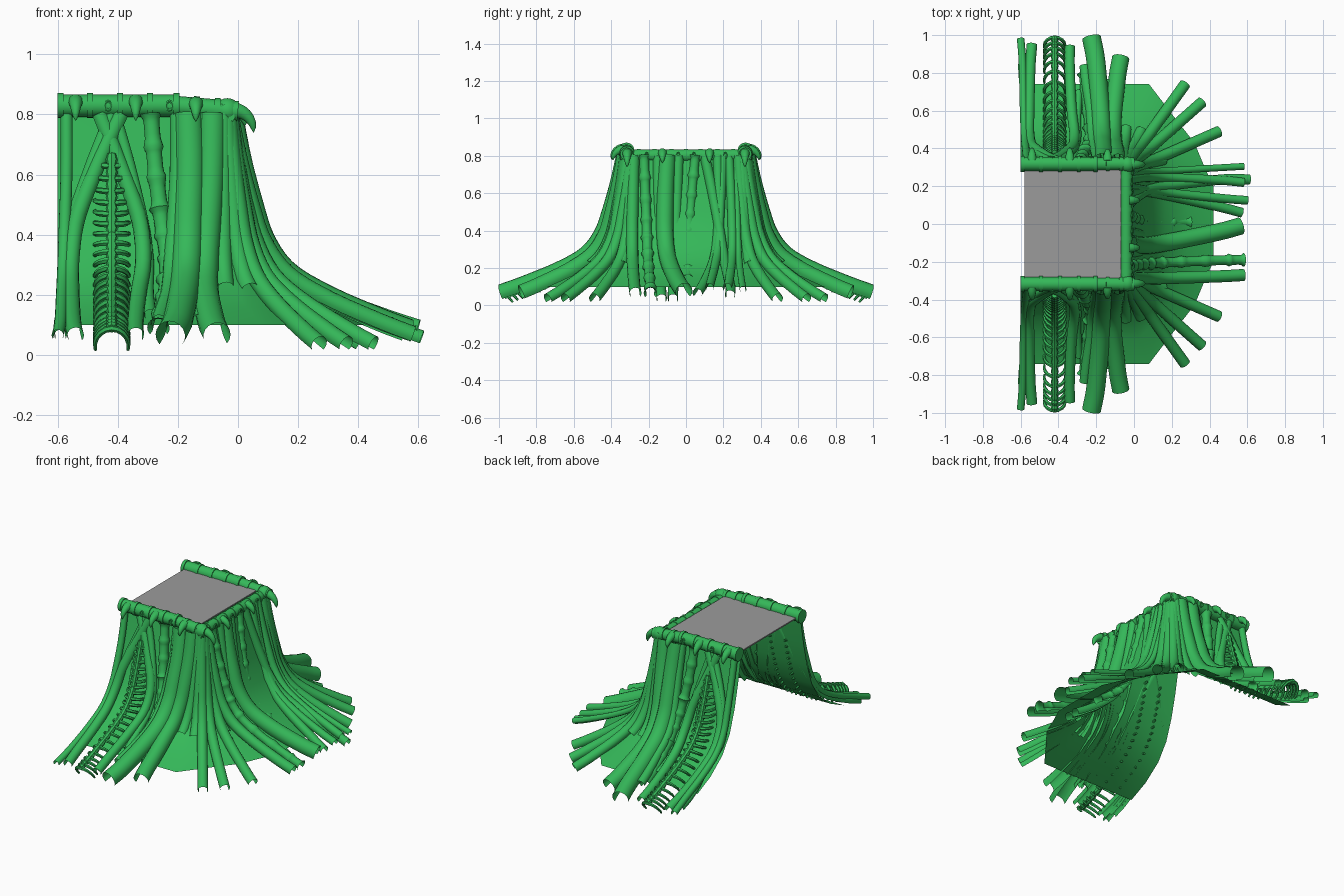
import bpy, bmesh, math
from mathutils import Vector as V

if "Cube" in bpy.data.objects:
    bpy.data.objects.remove(bpy.data.objects["Cube"])

green = bpy.data.materials.new("green")
green.diffuse_color = (0.035, 0.48, 0.1, 1)
green.use_nodes = True
green.node_tree.nodes["Principled BSDF"].inputs["Base Color"].default_value = green.diffuse_color
grey = bpy.data.materials.new("grey")
grey.diffuse_color = (0.33, 0.33, 0.33, 1)
grey.use_nodes = True
grey.node_tree.nodes["Principled BSDF"].inputs["Base Color"].default_value = grey.diffuse_color
Z = V((0, 0, 1))


def finish(name, bm, mat=green, angle=40):
    me = bpy.data.meshes.new(name)
    bm.to_mesh(me)
    bm.free()
    me.shade_smooth()
    me.set_sharp_from_angle(angle=math.radians(angle))
    me.materials.append(mat)
    ob = bpy.data.objects.new(name, me)
    bpy.context.collection.objects.link(ob)


def frame(pts, i, up=Z):
    t = (pts[min(i + 1, len(pts) - 1)] - pts[max(i - 1, 0)]).normalized()
    b = t.cross(up).normalized()
    return t, b, b.cross(t)


def sweep(bm, pts, rad, sides=12, arc=None, up=Z):
    """Sweep a circle (or an arch open underneath) along points."""
    rings = []
    for i, p in enumerate(pts):
        t, b, n = frame(pts, i, up)
        r = rad(i / (len(pts) - 1)) if callable(rad) else rad
        if arc:
            angs = [-arc + 2 * arc * k / sides for k in range(sides + 1)]
        else:
            angs = [2 * math.pi * k / sides for k in range(sides)]
        rings.append([bm.verts.new(p + b * r * math.sin(a) + n * r * math.cos(a)) for a in angs])
    m = len(rings[0])
    for r0, r1 in zip(rings, rings[1:]):
        for k in range(m if not arc else m - 1):
            j = (k + 1) % m
            bm.faces.new((r0[k], r1[k], r1[j], r0[j]))
    if not arc:
        bm.faces.new(rings[0])
        bm.faces.new(rings[-1][::-1])


def spline(vals, s):
    """Catmull-Rom through evenly spaced values."""
    n = len(vals) - 1
    i = min(int(s * n), n - 1)
    f = s * n - i
    b, c = vals[i], vals[i + 1]
    a = vals[i - 1] if i else 2 * b - c
    d = vals[i + 2] if i + 2 <= n else 2 * c - b
    return b + 0.5 * f * (c - a + f * (2 * a - 5 * b + 4 * c - d + f * (3 * (b - c) + d - a)))


# Flare profile shared by all roots: outward fraction and height
OUT = [0, .05, .115, .185, .315, .54, .83, 1]
HGT = [.8, .65, .5, .375, .267, .183, .105, .065]


def side_path(xs, y1, sgn, n=26, s0=0, s1=1):
    pts = []
    for i in range(n):
        s = s0 + (s1 - s0) * i / (n - 1)
        pts.append(V((spline(xs, s), sgn * (.325 + (y1 - .325) * spline(OUT, s)), spline(HGT, s))))
    return pts


def fan_path(a, b, drop=0, wob=0, n=26):
    pts = []
    for i in range(n):
        s = i / (n - 1)
        g = spline(OUT, s)
        y = a[1] + (b[1] - a[1]) * g + wob * math.sin(math.pi * s)
        pts.append(V((a[0] + (b[0] - a[0]) * g, y, spline(HGT, s) - drop * g)))
    return pts


def bamboo(r, count):
    return lambda s: r * (.82 + .35 * abs(2 * ((s * count) % 1) - 1) ** 5)


def root(name, pts, rad):
    bm = bmesh.new()
    sweep(bm, pts, rad, 12, 2.25)
    finish(name, bm, angle=60)


# Skirt sheet, open at the back
top = [(-.6, .3), (-.1, .3), (-.06, .3), (-.04, .29), (-.03, .27), (-.03, .2)]
rim = [(-.6, .74), (.08, .74), (.21, .57), (.32, .43), (.37, .31), (.42, .2)]
top += [(x, -y) for x, y in top[::-1]]
rim += [(x, -y) for x, y in rim[::-1]]
prof = [(0, .82), (.07, .65), (.15, .5), (.26, .36), (.43, .25), (.7, .16), (1, .1)]
bm = bmesh.new()
rows = [[bm.verts.new((a[0] + (b[0] - a[0]) * g, a[1] + (b[1] - a[1]) * g, z))
         for a, b in zip(top, rim)] for g, z in prof]
for r0, r1 in zip(rows, rows[1:]):
    for k in range(len(top) - 1):
        bm.faces.new((r0[k], r0[k + 1], r1[k + 1], r1[k]))
finish("skirt", bm, angle=50)

# Roots on the two long sides: lateral x values, outer end, radius, end fraction
side_roots = [
    ([-.57, -.57, -.575, -.58, -.585, -.59, -.6], .98, .02, 1),
    ([-.39, -.47, -.535, -.555, -.555, -.55, -.54], .95, .028, 1),
    ([-.42, -.49, -.55, -.575, -.56, -.59, -.59], .9, .021, 1),
    ([-.46, -.39, -.33, -.315, -.33, -.34, -.34], .94, .027, 1),
    ([-.41, -.36, -.32, -.30, -.30, -.29, -.28], .85, .02, .8),
    ([-.2, -.2, -.21, -.22, -.23, -.26, -.27], .95, .027, .85),
    ([-.165, -.16, -.165, -.17, -.18, -.2, -.225], .985, .05, 1),
    ([-.12, -.13, -.14, -.14, -.13, -.13, -.14], .85, .03, .85),
    ([-.085, -.09, -.1, -.11, -.11, -.09, -.07], .88, .046, 1),
    ([-.05, -.05, -.05, -.05, -.04, -.03, -.02], .75, .03, .65),
]
for sgn, tag in ((-1, "front"), (1, "back")):
    for k, (xs, y1, r, s1) in enumerate(side_roots):
        root(f"{tag}_root_{k}", side_path(xs, y1, sgn, s1=s1), r)
    root(f"{tag}_jointed_root", side_path([-.29, -.275, -.255, -.235, -.24, -.26, -.27], .85, sgn, 70, 0, .9),
         bamboo(.032, 9))
    # Spine with curved ribs
    base = side_path([-.42, -.42], .98, sgn, 45, .13, 1)
    pts = [p + frame(base, i)[2] * .024 for i, p in enumerate(base)]
    bm = bmesh.new()
    sweep(bm, pts, lambda s: .014 + .006 * abs(math.sin(s * 22 * math.pi)), 8)
    for i in range(2, 45, 2):
        t, b, n = frame(pts, i)
        depth = .055 + .014 * i / 44
        rib = []
        for k in range(11):
            a = math.radians(-105 + 21 * k)
            c = 1 - math.cos(a)
            rib.append(pts[i] + b * .056 * math.sin(a) - n * depth * c - t * .028 * c)
        sweep(bm, rib, lambda s: .006 + .005 * math.sin(math.pi * s), 6, up=t)
    finish(f"{tag}_spine", bm)
    # Corner fan
    for k, (a, b, r, d, n) in enumerate([
            ((-.035, .315), (.27, .74), .03, .03, 26), ((-.03, .30), (.36, .645), .03, .03, 26),
            ((-.03, .28), (.45, .49), .03, .03, 26), ((-.04, .32), (.15, .74), .03, .02, 17),
            ((-.03, .30), (.42, .4), .03, .02, 17)]):
        root(f"{tag}_corner_root_{k}", fan_path((a[0], -sgn * a[1]), (b[0], -sgn * b[1]), d)[:n], r)

# Roots on the short side
end_roots = [
    ((-.03, .27), (.58, .305), .018, -.02, 0), ((-.03, .10), (.61, .235), .027, .01, .06),
    ((-.03, .20), (.60, .125), .023, -.03, -.01), ((-.03, .17), (.57, .06), .026, 0, .02),
    ((-.03, -.10), (.565, -.01), .046, -.01, -.03), ((-.03, -.28), (.58, -.27), .032, 0, -.01),
    ((-.03, .23), (.58, .22), .024, -.03, .02), ((-.03, -.15), (.4, -.13), .028, .03, 0),
    ((-.03, -.04), (.4, -.07), .028, .03, -.01),
]
for k, (a, b, r, d, w) in enumerate(end_roots):
    root(f"end_root_{k}", fan_path(a, b, d, w), r)
root("end_jointed_root_0", fan_path((-.03, -.225), (.58, -.19), 0, .01, 80), bamboo(.031, 9))
root("end_jointed_root_1", fan_path((-.03, .05), (.42, .02), 0, -.03, 80)[:64], bamboo(.03, 8))


def rail(name, a, b, r, outward, collars, thorns, buttons, size):
    """Rail with collars, hooked thorns and ring buttons; positions are fractions."""
    a, b, o = V(a), V(b), V(outward)
    d = (b - a).normalized()
    bm = bmesh.new()
    sweep(bm, [a, a.lerp(b, .5), b], r, 16)
    for f in collars:
        p = a.lerp(b, f)
        sweep(bm, [p - d * .01, p + d * .01], r * 1.13, 16)
    for f in thorns:
        p = a.lerp(b, f) + o * r * .5
        hook = []
        for k in range(8):
            g = math.radians(95 * k / 7)
            hook.append(p + o * size * math.sin(g) - Z * (size * .95 * (1 - math.cos(g)) - .012))
        sweep(bm, hook, lambda s: .025 * (1 - s) ** .6 + .001, 10, up=d)
    for f in buttons:
        p = a.lerp(b, f) + o * r
        ring = [p + d * .01 * math.cos(k * math.pi / 6) + Z * .016 * math.sin(k * math.pi / 6) for k in range(13)]
        sweep(bm, ring, .005, 6, up=o)
    finish(name, bm)


for s, tag in ((-1, "front"), (1, "back")):
    rail(f"{tag}_rail", (-.6, s * .318, .829), (-.2, s * .318, .829), .037, (0, s, 0),
         [.025, .27, .52, .77, .99], [.15, .65], [.42, .93], .06)
    rail(f"{tag}_rail_tip", (-.2, s * .318, .827), (0, s * .318, .81), .034, (0, s, 0),
         [.3, .65], [.3], [], .055)
    # Corner knuckle with a hooked claw
    bm = bmesh.new()
    bmesh.ops.create_uvsphere(bm, u_segments=16, v_segments=10, radius=.042)
    bmesh.ops.translate(bm, verts=bm.verts, vec=(-.035, s * .315, .812))
    claw = [V((-.02 + .072 * math.sin(g), s * .315, .815 - .07 * (1 - math.cos(g))))
            for g in [math.radians(13.5 * k) for k in range(8)]]
    sweep(bm, claw, lambda t: .028 * (1 - t) ** .6 + .001, 10, up=V((0, 1, 0)))
    finish(f"{tag}_corner_claw", bm)
rail("end_rail", (-.042, -.35, .802), (-.042, .35, .802), .031, (1, 0, 0),
     [.02, .14, .26, .39, .5, .61, .74, .86, .98], [.32, .68], [.2, .44, .56, .8], .05)

# Grey deck
bm = bmesh.new()
bmesh.ops.create_cube(bm, size=1)
for v in bm.verts:
    v.co = (-.325 + v.co.x * .51, v.co.y * .59, .825 + v.co.z * .008)
finish("deck", bm, grey)
